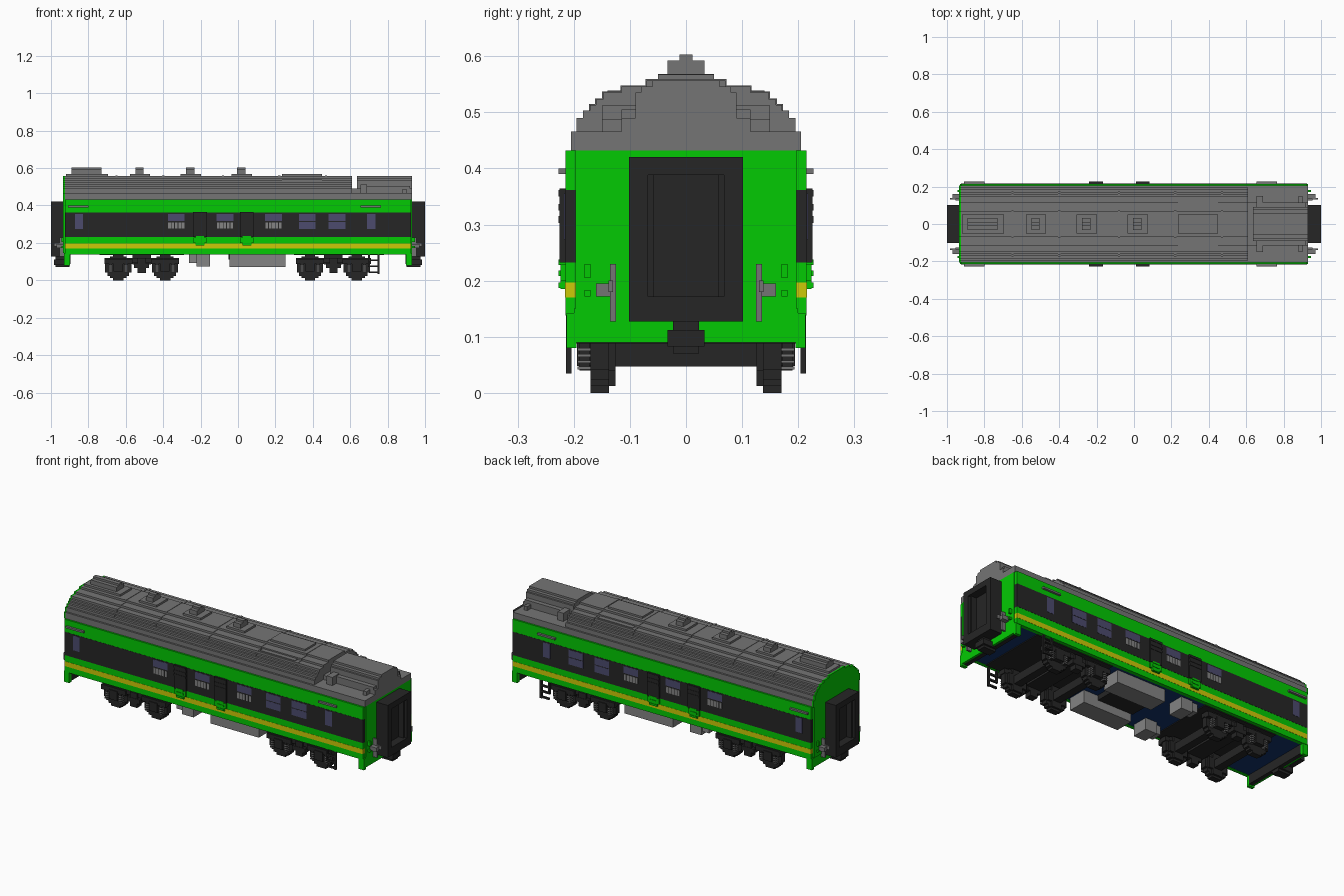
import bpy
import bmesh

old = bpy.data.objects.get("Cube")
if old:
    bpy.data.objects.remove(old, do_unlink=True)


def material(name, r, g, b):
    m = bpy.data.materials.new(name)
    m.use_nodes = True
    m.diffuse_color = (r, g, b, 1)
    bsdf = m.node_tree.nodes["Principled BSDF"]
    bsdf.inputs["Base Color"].default_value = (r, g, b, 1)
    bsdf.inputs["Roughness"].default_value = 0.8
    return m


GREEN = material("body green", 0.001, 0.59, 0.001)
YELLOW = material("stripe yellow", 0.61, 0.59, 0.002)
BLACK = material("dark charcoal", 0.019, 0.019, 0.019)
ROOF = material("roof grey", 0.178, 0.178, 0.178)
METAL = material("equipment grey", 0.23, 0.23, 0.23)
GLASS = material("window violet", 0.072, 0.070, 0.155)
NAVY = material("floor navy", 0.006, 0.034, 0.15)


def finish(name, bm, mat):
    bmesh.ops.recalc_face_normals(bm, faces=bm.faces)
    mesh = bpy.data.meshes.new(name)
    bm.to_mesh(mesh)
    bm.free()
    mesh.materials.append(mat)
    ob = bpy.data.objects.new(name, mesh)
    bpy.context.collection.objects.link(ob)
    return ob


def boxes(name, mat, items, both_sides=False):
    """Join boxes (x0, x1, y0, y1, z0, z1); optionally repeat them on -y."""
    bm = bmesh.new()
    items = list(items)
    if both_sides:
        items += [(a, b, -d, -c, e, f) for a, b, c, d, e, f in items]
    for x0, x1, y0, y1, z0, z1 in items:
        cube = bmesh.ops.create_cube(bm, size=1)["verts"]
        for v in cube:
            v.co = ((x0 + x1) / 2 + v.co.x * (x1 - x0),
                    (y0 + y1) / 2 + v.co.y * (y1 - y0),
                    (z0 + z1) / 2 + v.co.z * (z1 - z0))
    return finish(name, bm, mat)


def stepped(name, mat, x0, x1, base, steps):
    """Extrude a symmetric staircase section, steps = (half width, top)."""
    right, z = [], base
    for hw, top in steps:
        right += [(hw, z), (hw, top)]
        z = top
    outline = right + [(-y, z) for y, z in reversed(right)]
    bm = bmesh.new()
    face = bm.faces.new([bm.verts.new((x0, y, z)) for y, z in outline])
    ext = bmesh.ops.extrude_face_region(bm, geom=[face])["geom"]
    bmesh.ops.translate(bm, vec=(x1 - x0, 0, 0),
                        verts=[v for v in ext if isinstance(v, bmesh.types.BMVert)])
    return finish(name, bm, mat)


def ends(items):
    """Repeat boxes at the -x end."""
    return items + [(-b, -a, c, d, e, f) for a, b, c, d, e, f in items]


# Body core, coloured side layers and end skirts
boxes("body_core", GREEN, [(-0.925, 0.93, -0.197, 0.197, 0.148, 0.432)])
for name, mat, z0, z1, y1 in [("lower_side", GREEN, 0.138, 0.17, 0.215),
                              ("yellow_stripe", YELLOW, 0.17, 0.197, 0.216),
                              ("waist_side", GREEN, 0.197, 0.232, 0.215),
                              ("window_band", BLACK, 0.232, 0.362, 0.216),
                              ("upper_side", GREEN, 0.362, 0.432, 0.215)]:
    boxes(name, mat, [(-0.925, 0.925, 0.195, y1, z0, z1)], True)
boxes("end_skirts", GREEN, ends([(0.918, 0.93, -0.2, 0.2, 0.09, 0.15),
                                 (0.897, 0.93, 0.195, 0.213, 0.08, 0.142),
                                 (0.897, 0.93, -0.213, -0.195, 0.08, 0.142)]))
boxes("skirt_backing", BLACK, ends([(0.895, 0.918, -0.195, 0.195, 0.088, 0.14)]))

# Navy floor with dark plates over the bogies
boxes("floor", NAVY, [(-0.918, 0.918, -0.196, 0.196, 0.139, 0.15)])
boxes("bogie_floor_plates", BLACK, [(0.3, 0.78, -0.194, 0.194, 0.134, 0.14),
                                    (-0.74, -0.29, -0.194, 0.194, 0.134, 0.14)])

# Stepped roof: full arch, low tail and raised central tail unit
ARCH = [(0.205, 0.466), (0.195, 0.49), (0.184, 0.503), (0.171, 0.513),
        (0.16, 0.523), (0.148, 0.535), (0.115, 0.546), (0.07, 0.557)]
stepped("roof_main", ROOF, -0.925, 0.61, 0.432, ARCH)
stepped("roof_low_tail", ROOF, 0.61, 0.93, 0.432, [(0.205, 0.466), (0.115, 0.49)])
stepped("roof_tail_unit", ROOF, 0.635, 0.93, 0.488,
        [(0.09, 0.535), (0.08, 0.546), (0.06, 0.557)])
stepped("roof_end_cap", GREEN, -0.935, -0.925, 0.145,
        [(0.197, 0.43)] + ARCH)
boxes("tail_side_blocks", ROOF, [(0.655, 0.69, 0.09, 0.15, 0.46, 0.512),
                                 (0.655, 0.92, 0.09, 0.115, 0.485, 0.505),
                                 (0.88, 0.90, 0.105, 0.15, 0.46, 0.488)], True)
for x in (-0.65, -0.4, -0.08, 0.22, 0.47):
    stepped("roof_seam", ROOF, x - 0.006, x + 0.006, 0.50,
            [(hw + 0.002, z + 0.002) for hw, z in ARCH[3:]])

# Roof vents and hatch
vents = [(-0.89, -0.73), (-0.548, -0.505), (-0.277, -0.232), (-0.005, 0.04)]
for a, b in vents:
    stepped("roof_vent", ROOF, a, b, 0.55, [(0.033, 0.592), (0.012, 0.603)])
    stepped("vent_base", ROOF, a - 0.03, b + 0.035, 0.55, [(0.05, 0.568)])
boxes("roof_hatch", ROOF, [(0.235, 0.45, -0.05, 0.05, 0.55, 0.567),
                           (0.235, 0.45, -0.14, 0.14, 0.53, 0.539)])

# Windows with half-height louvres
wide = [-0.33, -0.07, 0.19, 0.37, 0.53]
panes = [(-0.872, -0.83, 0.273, 0.355), (0.69, 0.735, 0.273, 0.355)]
for i, x in enumerate(wide):
    panes.append((x - 0.045, x + 0.045, 0.316, 0.355))
    if i > 2:
        panes.append((x - 0.045, x + 0.045, 0.273, 0.312))
boxes("windows", GLASS, [(a, b, 0.21, 0.217, c, d) for a, b, c, d in panes], True)
boxes("window_louvres", METAL, [(x - 0.043 + 0.018 * k, x - 0.029 + 0.018 * k,
                                 0.21, 0.2175, 0.277, 0.31)
                                for x in wide[:3] for k in range(5)], True)

# Side grilles, black above and green below
for x in (-0.203, 0.047):
    boxes("upper_grille", BLACK, [(x - 0.037, x + 0.037, 0.21, 0.225, 0.232, 0.364)]
          + [(x - 0.037, x + 0.037, 0.22, 0.227, z, z + 0.012)
             for z in (0.303, 0.325, 0.35)], True)
    boxes("lower_grille", GREEN, [(x - 0.024, x + 0.024, 0.21, 0.224, 0.185, 0.24),
                                  (x - 0.035, x + 0.035, 0.21, 0.224, 0.2, 0.23)]
          + [(x - 0.022, x + 0.022, 0.22, 0.227, z, z + 0.01)
             for z in (0.187, 0.208, 0.228)], True)
boxes("side_rails", ROOF, [(-0.91, -0.8, 0.214, 0.227, 0.39, 0.4),
                           (0.655, 0.765, 0.214, 0.227, 0.39, 0.4)], True)

# Gangways: deep outer frame, inner lip and recessed door
boxes("gangway_frame", BLACK, ends([(0.925, 1.0, 0.068, 0.102, 0.127, 0.42),
                                    (0.925, 1.0, -0.102, -0.068, 0.127, 0.42),
                                    (0.925, 1.0, -0.068, 0.068, 0.127, 0.172),
                                    (0.925, 1.0, -0.068, 0.068, 0.388, 0.42)]))
boxes("gangway_door", BLACK, ends([(0.925, 0.955, -0.068, 0.068, 0.172, 0.388),
                                   (0.955, 0.985, 0.058, 0.068, 0.172, 0.388),
                                   (0.955, 0.985, -0.068, -0.058, 0.172, 0.388)]))
boxes("couplers", BLACK, ends([(0.9, 0.985, -0.033, 0.033, 0.083, 0.112),
                               (0.9, 0.975, -0.023, 0.023, 0.07, 0.13)]))

# End handrails and small lamp boxes
rails = ends([(0.93, 0.955, 0.125, 0.135, 0.127, 0.23),
              (0.93, 0.97, 0.135, 0.16, 0.172, 0.195),
              (0.955, 0.985, 0.13, 0.138, 0.18, 0.2)])
boxes("end_handrails", ROOF, rails, True)
boxes("end_lamps", GREEN, ends([(0.93, 0.945, 0.17, 0.181, 0.205, 0.23),
                                (0.93, 0.945, 0.17, 0.181, 0.172, 0.183)]), True)

# Bogies with stepped wheels, axles, side frames and springs
for bx in (-0.515, 0.51):
    wheels, frame, coils = [], [], []
    for wx in (bx - 0.125, bx + 0.125):
        for hw, hh in [(0.07, 0.028), (0.058, 0.046), (0.045, 0.058), (0.028, 0.07)]:
            wheels.append((wx - hw, wx + hw, 0.137, 0.17, 0.07 - hh, 0.07 + hh))
        for hw, hh in [(0.055, 0.03), (0.03, 0.058)]:
            wheels.append((wx - hw, wx + hw, 0.126, 0.138, 0.07 - hh, 0.07 + hh))
        wheels.append((wx - 0.022, wx + 0.022, 0, 0.17, 0.047, 0.092))
        frame.append((wx - 0.025, wx + 0.025, 0.17, 0.194, 0.048, 0.1))
        frame.append((wx - 0.075, wx + 0.075, 0.165, 0.19, 0.088, 0.115))
        for s in (-0.042, 0.042):
            coils += [(wx + s - 0.011, wx + s + 0.011, 0.17, 0.193, z, z + 0.005)
                      for z in (0.042, 0.053, 0.064, 0.075)]
            frame.append((wx + s - 0.008, wx + s + 0.008, 0.172, 0.191, 0.042, 0.09))
    frame += [(bx - 0.2, bx + 0.2, 0.135, 0.18, 0.095, 0.12),
              (bx - 0.022, bx + 0.022, 0.15, 0.19, 0.04, 0.12),
              (bx - 0.04, bx + 0.04, 0.15, 0.192, 0.065, 0.09),
              (bx - 0.05, bx + 0.05, 0, 0.17, 0.085, 0.134)]
    boxes("bogie_wheels", BLACK, wheels, True)
    boxes("bogie_frame", BLACK, frame, True)
    boxes("bogie_springs", ROOF, coils, True)

# Underfloor equipment
boxes("long_tanks", METAL, [(-0.045, 0.255, 0.075, 0.18, 0.07, 0.14)], True)
boxes("small_cases", METAL, [(-0.222, -0.15, 0.09, 0.18, 0.075, 0.14),
                             (-0.262, -0.222, 0.11, 0.17, 0.092, 0.14)], True)
boxes("centre_case", BLACK, [(-0.05, 0.17, -0.07, 0.07, 0.11, 0.14)])

# Boarding ladders
boxes("ladders", BLACK, [(0.745, 0.757, 0.204, 0.214, 0.035, 0.14),
                         (0.695, 0.705, 0.204, 0.214, 0.07, 0.14)]
      + [(0.7, 0.757, 0.204, 0.214, z, z + 0.01) for z in (0.038, 0.07, 0.102)], True)
